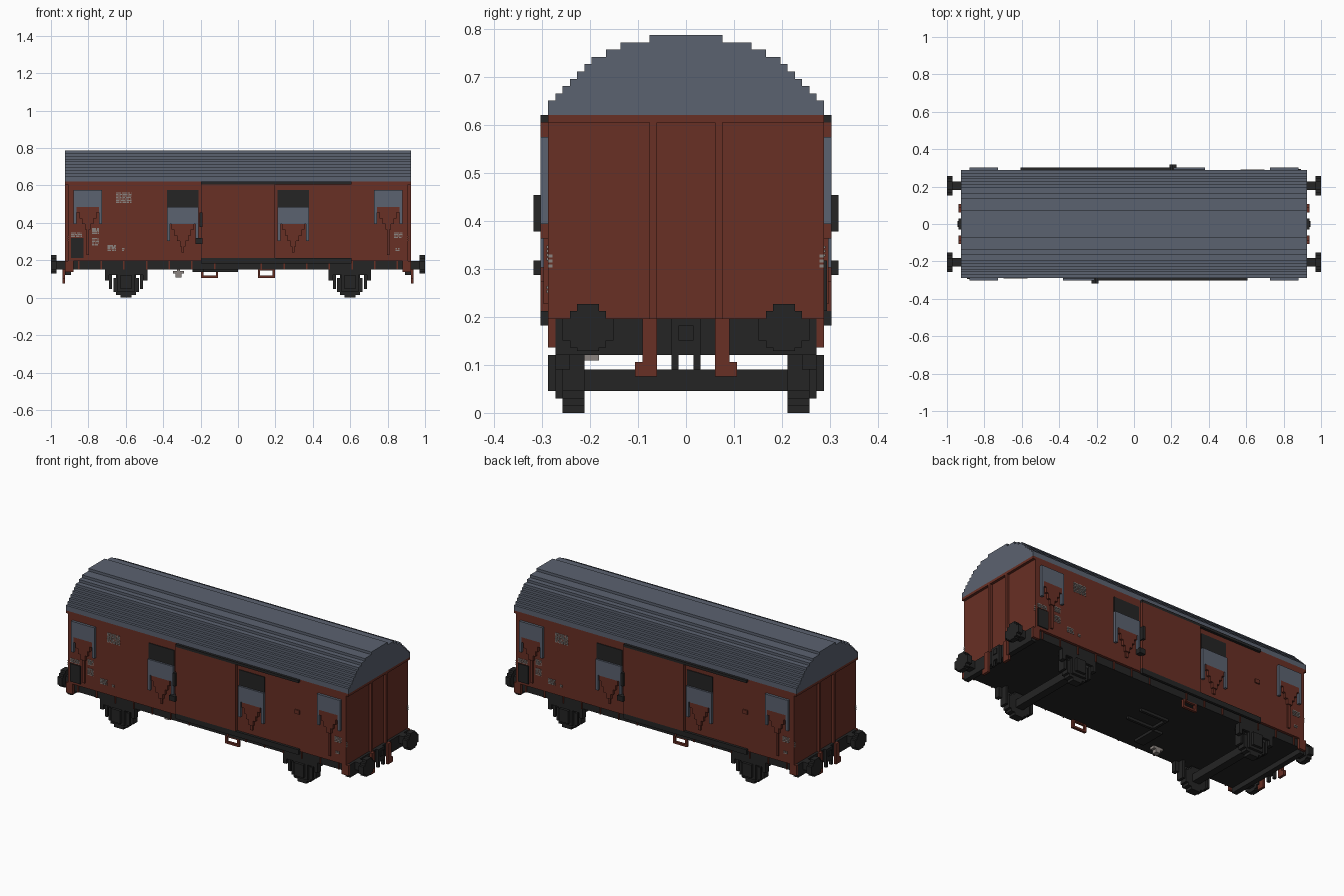
import bpy
import bmesh
import random
from mathutils import Matrix, Vector

old = bpy.data.objects.get("Cube")
if old:
    bpy.data.objects.remove(old, do_unlink=True)

UNIT = 2 / 132          # edge length of one block; every size below counts blocks
WALL = 19               # half width of the body
random.seed(4)


def material(name, r, g, b):
    mat = bpy.data.materials.new(name)
    mat.use_nodes = True
    mat.diffuse_color = (r, g, b, 1)
    mat.node_tree.nodes["Principled BSDF"].inputs["Base Color"].default_value = (r, g, b, 1)
    return mat


RED = material("rust red", .14, .029, .018)
GREY = material("slate grey", .105, .122, .162)
DARK = material("near black", .018, .018, .018)
PALE = material("pale marking", .26, .23, .215)

SINGLE = [(1, 1)]
TURNED = [(1, 1), (-1, -1)]
MIRRORED = [(1, 1), (-1, 1), (1, -1), (-1, -1)]


def part(name, mat, boxes, copies=SINGLE):
    """One object from boxes (x0, x1, y0, y1, z0, z1), repeated with flipped x and y signs."""
    placed = set()
    for x0, x1, y0, y1, z0, z1 in boxes:
        for sx, sy in copies:
            xs = sorted((x0 * sx, x1 * sx))
            ys = sorted((y0 * sy, y1 * sy))
            placed.add((*xs, *ys, z0, z1))
    bm = bmesh.new()
    for x0, x1, y0, y1, z0, z1 in sorted(placed):
        centre = Vector((x0 + x1, y0 + y1, z0 + z1)) * UNIT / 2
        size = Vector((x1 - x0, y1 - y0, z1 - z0)) * UNIT
        bmesh.ops.create_cube(bm, size=1, matrix=Matrix.LocRotScale(centre, None, size))
    finish(name, mat, bm)


def finish(name, mat, bm):
    mesh = bpy.data.meshes.new(name)
    bm.to_mesh(mesh)
    bm.free()
    mesh.materials.append(mat)
    bpy.context.collection.objects.link(bpy.data.objects.new(name, mesh))


def side(x0, x1, z0, z1, out=1.0, start=0.0):
    """Box standing out from the front side wall."""
    return (x0, x1, -WALL - out, -WALL - start, z0, z1)


# Stepped barrel roof, extruded from its end profile
half_widths = [19, 18, 17, 16, 15, 14, 13, 11, 9, 5]
outline = [(WALL, 41)]
for i, w in enumerate(half_widths):
    outline += [(w, 42 + i if i else 41), (w, 43 + i)]
outline = outline[1:]
outline += [(-y, z) for y, z in reversed(outline)]
bm = bmesh.new()
face = bm.faces.new([bm.verts.new(Vector((-61, y, z)) * UNIT) for y, z in outline])
grown = bmesh.ops.extrude_face_region(bm, geom=[face])["geom"]
bmesh.ops.translate(bm, vec=(122 * UNIT, 0, 0),
                    verts=[v for v in grown if isinstance(v, bmesh.types.BMVert)])
bmesh.ops.recalc_face_normals(bm, faces=bm.faces)
finish("roof", GREY, bm)

# Body shell with end posts and head rails
part("body", RED, [(-60, 60, -WALL, WALL, 13, 41)])
part("end_posts", RED, [(60, 61, 4, 5, 13, 40)], MIRRORED)
part("end_head_rails", RED, [(60, 61, -WALL, WALL, 40, 41)], MIRRORED)
part("corner_steps", RED, [(58, 61, 18, 19, 9, 13)], MIRRORED)

# Sliding doors, their rails and handles
part("sliding_doors", RED, [side(-13, 13, 14, 40)], TURNED)
part("door_rails", DARK, [side(-13, 40, 40, 41), side(-13, 40, 12, 14)], TURNED)
part("door_handles", DARK, [side(-13.5, -12.5, 25, 30, 2), side(-15, -12.5, 19, 21, 2)], TURNED)
part("label_holders", RED, [side(38, 40, 27.5, 29, .5)], TURNED)
part("notice_boards", DARK, [side(-59, -54.5, 14, 21, .4)], TURNED)


# Window shutters with guide legs, and the stepped brackets below them
def shutter(x0, x1, low, high, leg_low):
    return [side(x0, x1, low, high), side(x0, x0 + 1, leg_low, low), side(x1 - 1, x1, leg_low, low)]


def bracket(centre, top, foot):
    steps = [(4, 2), (3, 2), (2, 2), (1, 2)]
    boxes, z = [], top
    for half, drop in steps:
        boxes.append(side(centre - half, centre + half, z - drop, z))
        z -= drop
    boxes.append(side(centre - .5, centre + .5, foot, z, .6))
    return boxes


part("middle_shutters", GREY, shutter(14, 25, 26, 32, 20), MIRRORED)
part("end_shutters", GREY, shutter(48, 58, 32, 38, 26), MIRRORED)
part("window_openings", DARK, [side(14, 25, 32, 38, .3)], MIRRORED)
part("shutter_brackets", RED, bracket(19.5, 26, 16) + bracket(53, 32, 15), MIRRORED)


# Painted markings as rows of thin broken dashes
def dashes(x0, x1, z0, z1):
    boxes, z = [], z0
    while z < z1:
        x = x0
        while x < x1:
            length = random.uniform(.6, 2)
            boxes.append(side(x, min(x + length, x1), z, z + .4, .2))
            x += length + .3
        z += .55
    return boxes


part("large_marking", PALE, dashes(-43, -37.5, 33.5, 37), TURNED)
part("small_markings", PALE,
     dashes(-59, -55, 21.5, 23) + dashes(-51.5, -49, 22.5, 24.5) + dashes(-51.5, -49, 18.5, 21)
     + dashes(-46, -43, 16.5, 18.5) + dashes(-41, -40, 16.5, 17.5)
     + dashes(55, 58, 21, 23) + dashes(55.5, 57, 16.5, 17.5), TURNED)
part("end_ticks", PALE, [(60, 60.2, 18.4, 19, z, z + .4) for z in (20, 20.7, 21.4)], MIRRORED)

# Underframe with buffer beams
part("underframe", DARK, [(-60, 60, -18, 18, 10, 13)])
part("buffer_beams", DARK, [(59, 61, -18, 18, 8, 13)], TURNED)
part("sill_brackets", RED, [(x, x + .5, 18, 18.4, 10, 13) for x in range(8, 58, 8)], MIRRORED)

# Buffers with stepped heads
part("buffers", DARK, [(60, 64, 12, 15, 10, 13)]
     + [(64, 66, 13.5 - h, 13.5 + h, low, high)
        for h, low, high in ((1.5, 8.5, 15), (2.5, 9, 14), (3.5, 10, 13))], MIRRORED)

# Couplers and hoses
part("couplers", DARK, [(61, 62, -2, 2, 8, 13), (61, 62, 1, 2, 6, 8), (61, 62.3, -1, 1, 10, 12)],
     MIRRORED)
part("hoses", RED, [(61, 62, 4, 6, 7, 13), (61, 62, 4, 7, 5, 7)], MIRRORED)

# Wheelsets
AXLE = 39.5
disc = [(2, 0, 9), (3.5, 1, 8), (4.5, 2, 7)]
part("wheels", DARK, [(AXLE - h, AXLE + h, 14, 17, low, high) for h, low, high in disc], MIRRORED)
part("axles", DARK, [(AXLE - 1.5, AXLE + 1.5, -14, 14, 3, 6)], MIRRORED)
part("axle_boxes", DARK, [(AXLE - 2, AXLE + 2, 17, 19, 3, 8), (AXLE - 3, AXLE + 3, 17, 18, 2, 10)],
     MIRRORED)

# Springs and brake hangers on both sides of each wheel
hangers = []
for s in (-1, 1):
    hangers += [(AXLE + s * 5, AXLE + s * 6, 14, 17, 3, 10),
                (AXLE + s * 6, AXLE + s * 7.5, 16, 18, 6, 10)]
part("hangers", DARK, hangers, MIRRORED)
part("leaf_springs", DARK, [(AXLE - 6, AXLE + 6, 17, 18, 8, 10)], MIRRORED)

# Step loops below the doors
part("step_loops", RED, [(7, 13, -18, -17, 7, 7.8), (7, 7.8, -18, -17, 7, 10),
                         (12.2, 13, -18, -17, 7, 10), (7, 13, -18, -17, 9.6, 10)], TURNED)

# Brake rigging and valve under the floor
part("brake_rigging", DARK, [(-12, 0, -4, -3, 9, 10), (-12, 0, 3, 4, 9, 10),
                             (-12, -11, -4, 4, 9, 10), (-16, -12, -14, -4, 9, 10)])
part("brake_valve", PALE, [(-23, -19, -14, -12, 8.5, 9.5), (-22, -20, -14, -12, 7.2, 8.5),
                           (-21.5, -20.5, -14, -13, 9.5, 10)])
